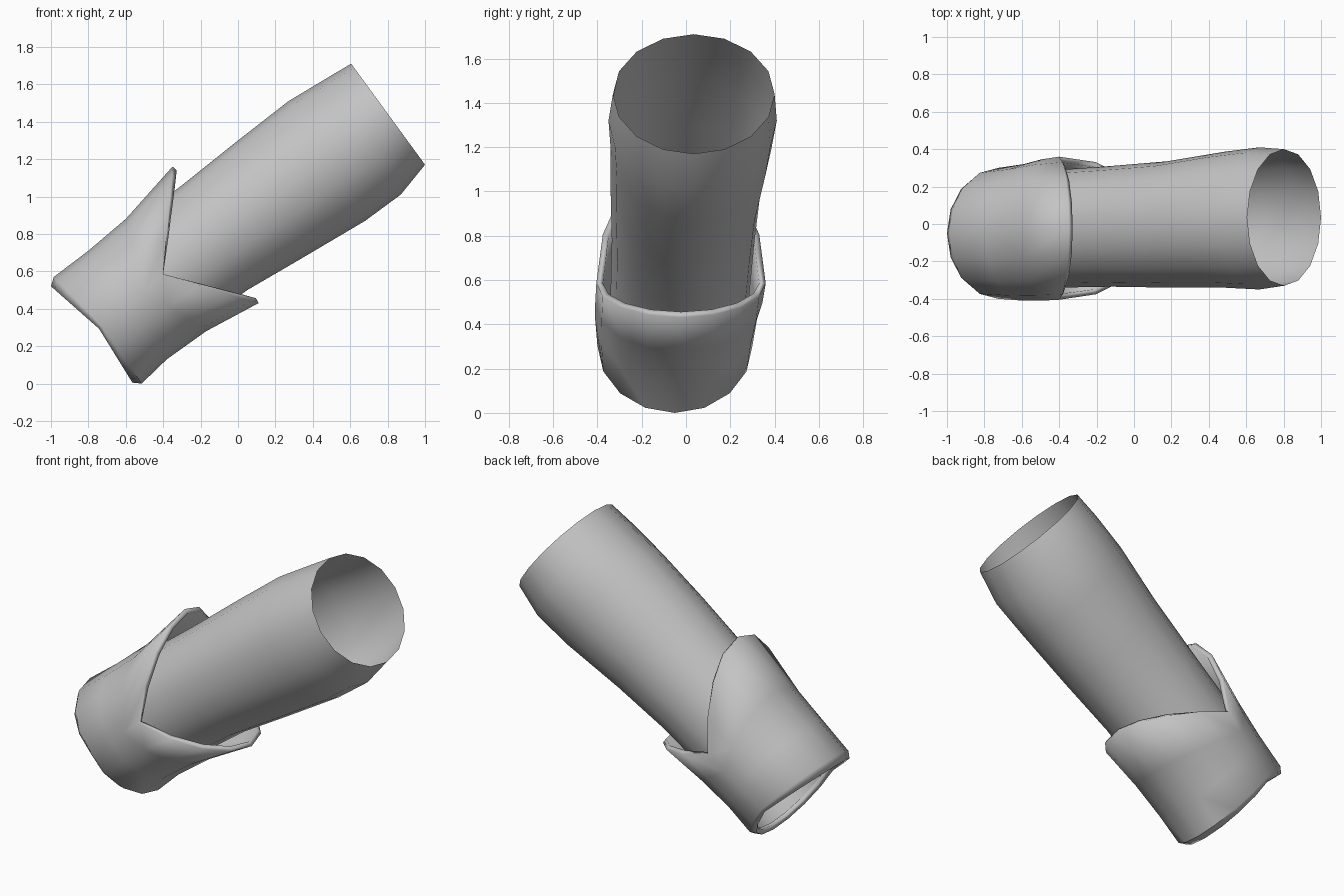
import bpy
import bmesh
import math
from mathutils import Vector

SIDES = 16
AXIS = Vector((0.8, 0, 0.6))  # general direction of the tube

cube = bpy.data.objects.get("Cube")
if cube:
    bpy.data.objects.remove(cube, do_unlink=True)

cloth = bpy.data.materials.new("grey_cloth")
cloth.use_nodes = True
GREY = (0.55, 0.55, 0.55, 1)
cloth.diffuse_color = GREY
cloth.node_tree.nodes["Principled BSDF"].inputs["Base Color"].default_value = GREY


def ring(bm, top, bottom, y_low, y_high, shift=0.0):
    """Elliptical loop; shift slides its two sides along the tube axis."""
    t, b = Vector((top[0], 0, top[1])), Vector((bottom[0], 0, bottom[1]))
    centre, up = (t + b) / 2, (t - b) / 2
    centre.y = (y_low + y_high) / 2
    across = Vector((0, (y_high - y_low) / 2, 0))
    verts = []
    for i in range(SIDES):
        a = math.tau * i / SIDES
        slide = AXIS * shift * (1 - abs(math.cos(a)))
        verts.append(bm.verts.new(centre + up * math.cos(a) + across * math.sin(a) + slide))
    return verts


def tube(name, stations):
    bm = bmesh.new()
    rings = [ring(bm, *s) for s in stations]
    for r0, r1 in zip(rings, rings[1:]):
        for i in range(SIDES):
            j = (i + 1) % SIDES
            bm.faces.new((r0[i], r1[i], r1[j], r0[j]))
    mesh = bpy.data.meshes.new(name)
    bm.to_mesh(mesh)
    bm.free()
    mesh.materials.append(cloth)
    obj = bpy.data.objects.new(name, mesh)
    bpy.context.collection.objects.link(obj)
    bpy.ops.object.select_all(action="DESELECT")
    obj.select_set(True)
    bpy.context.view_layer.objects.active = obj
    bpy.ops.object.shade_smooth_by_angle(angle=math.radians(40))
    return obj


# Sleeve: open thin tube running from the hem inside the cuff to the upper end
tube("sleeve", [
    ((-0.96, 0.53), (-0.55, 0.04), -0.37, 0.27, 0.05),
    ((-0.88, 0.58), (-0.47, 0.10), -0.35, 0.27),
    ((-0.60, 0.83), (-0.20, 0.32), -0.34, 0.29),
    ((-0.30, 1.06), (0.05, 0.50), -0.335, 0.31),
    ((0.00, 1.30), (0.35, 0.675), -0.34, 0.335),
    ((0.27, 1.51), (0.68, 0.87), -0.34, 0.385),
    ((0.47, 1.63), (0.87, 1.01), -0.35, 0.41),
    ((0.605, 1.71), (1.00, 1.17), -0.33, 0.40),
])

# Cuff: turned-back band with a notch on each side of its rim
cuff = tube("cuff", [
    ((-1.00, 0.52), (-0.565, 0.005), -0.385, 0.285, 0.05),
    ((-0.985, 0.57), (-0.515, 0.00), -0.40, 0.30, 0.03),
    ((-0.80, 0.71), (-0.38, 0.13), -0.41, 0.32, 0.0),
    ((-0.60, 0.88), (-0.17, 0.28), -0.41, 0.345, -0.14),
    ((-0.35, 1.16), (0.11, 0.43), -0.405, 0.36, -0.35),
])
hem = cuff.modifiers.new("cloth_thickness", "SOLIDIFY")
hem.thickness = 0.03
hem.offset = -1
